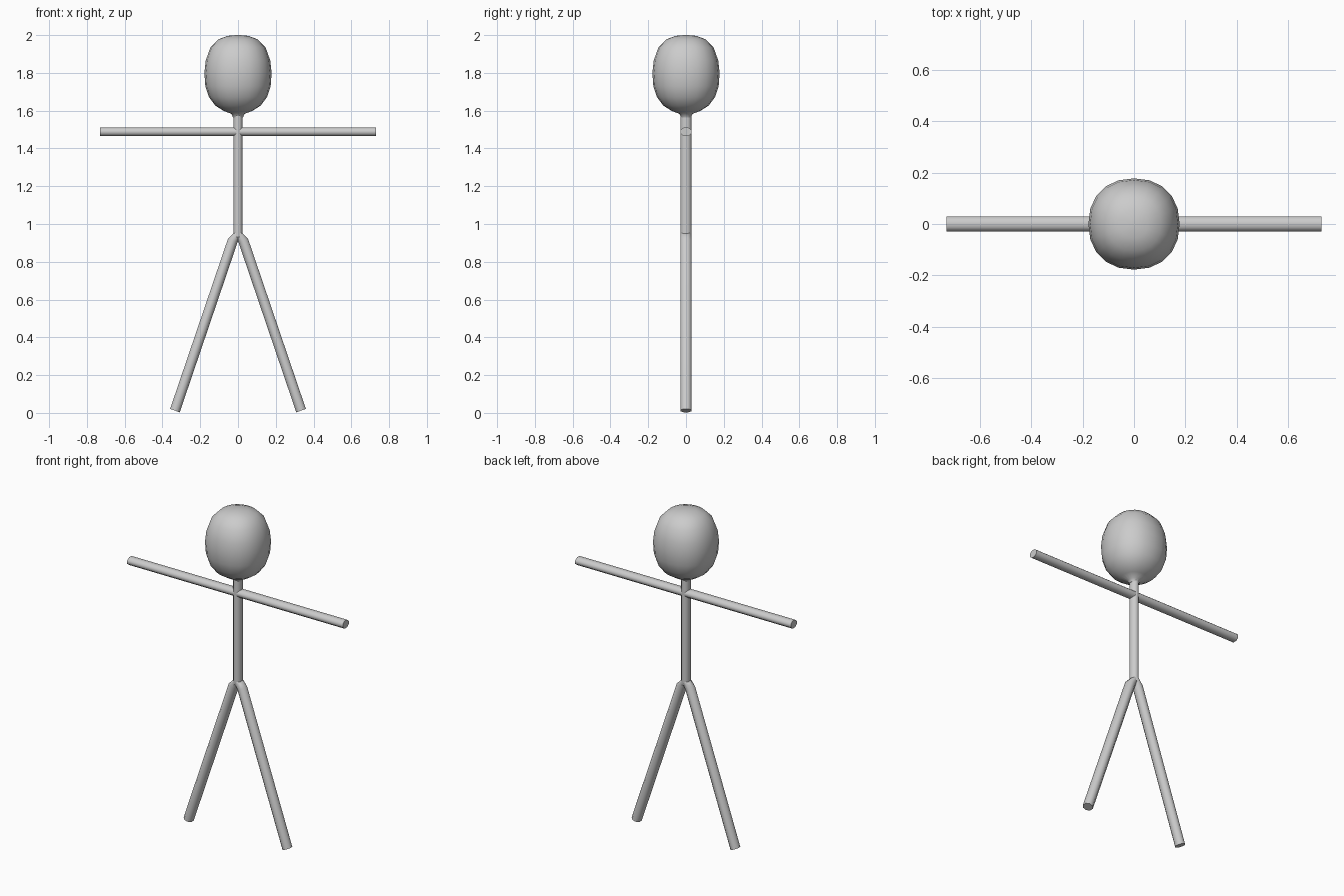
import bpy, bmesh
from math import cos, sin, pi, copysign
from mathutils import Vector

if "Cube" in bpy.data.objects:
    bpy.data.objects.remove(bpy.data.objects["Cube"])


def ring(bm, centre, u, v, sides, power=2.0, phase=0.0):
    """Closed ring of vertices spanned by half-axes u and v (superellipse)."""
    c, u, v = Vector(centre), Vector(u), Vector(v)
    verts = []
    for i in range(sides):
        a = 2 * pi * (i + phase) / sides
        s = copysign(abs(cos(a)) ** (2 / power), cos(a))
        t = copysign(abs(sin(a)) ** (2 / power), sin(a))
        verts.append(bm.verts.new(c + u * s + v * t))
    return verts


def loft(name, sections, sides, power=2.0, phase=0.0):
    """Skin the (centre, u, v) sections and cap both ends."""
    bm = bmesh.new()
    rings = [ring(bm, c, u, v, sides, power, phase) for c, u, v in sections]
    for a, b in zip(rings, rings[1:]):
        for i in range(sides):
            j = (i + 1) % sides
            bm.faces.new((a[i], a[j], b[j], b[i]))
    bm.faces.new(rings[0])
    bm.faces.new(rings[-1])
    bmesh.ops.recalc_face_normals(bm, faces=bm.faces)
    mesh = bpy.data.meshes.new(name)
    bm.to_mesh(mesh)
    bm.free()
    obj = bpy.data.objects.new(name, mesh)
    bpy.context.collection.objects.link(obj)
    bpy.ops.object.select_all(action='DESELECT')
    obj.select_set(True)
    bpy.context.view_layer.objects.active = obj
    bpy.ops.object.shade_smooth_by_angle(angle=pi / 3.2)
    return obj


# Octagonal limbs: flat sides reach the given half sizes
F = 1 / cos(pi / 8)
DEPTH = (0, 0.029 * F, 0)


def limb(name, points):
    """points: (centre, half-width vector)."""
    return loft(name, [(c, Vector(u) * F, DEPTH) for c, u in points], 8, phase=0.5)


# Torso and neck
limb("torso", [((0, 0, 0.93), (0.024, 0, 0)), ((0, 0, 1.60), (0.024, 0, 0))])

# Arms, one straight bar
limb("arms", [((-0.73, 0, 1.488), (0, 0, 0.023)), ((0.73, 0, 1.488), (0, 0, 0.023))])

# Legs, bent into the hip
for side, s in (("left", 1), ("right", -1)):
    across = (0.0255 * s, 0, 0.009)
    limb(side + "_leg", [
        ((0.334 * s, 0, 0.012), across),
        ((0.028 * s, 0, 0.912), across),
        ((0, 0, 0.952), (0.023 * s, 0, 0)),
    ])

# Head: slightly squared egg tapering into the neck
profile = [(0.027, 1.565), (0.034, 1.583), (0.075, 1.598), (0.12, 1.627),
           (0.154, 1.672), (0.173, 1.73), (0.178, 1.80), (0.171, 1.865),
           (0.146, 1.935), (0.104, 1.978), (0.054, 1.996), (0.012, 2.0)]
loft("head", [((0, 0, z), (r, 0, 0), (0, r, 0)) for r, z in profile], 20, power=2.2)
